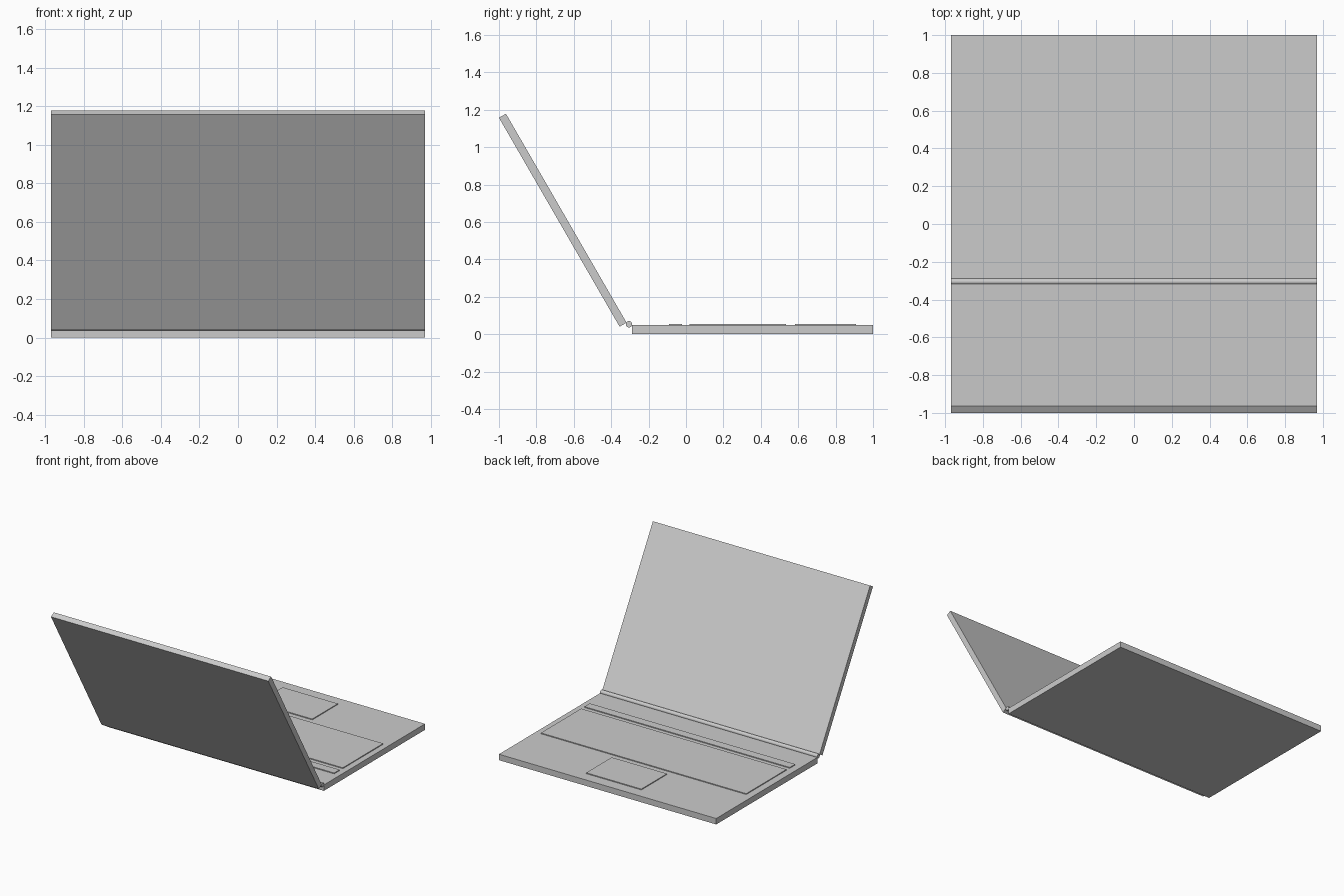
import bpy, math
from mathutils import Matrix, Vector

if "Cube" in bpy.data.objects:
    bpy.data.objects.remove(bpy.data.objects["Cube"])


def box(name, lo, hi, matrix=Matrix()):
    """Box from lower corner to upper corner, optionally transformed."""
    lo, hi = Vector(lo), Vector(hi)
    bpy.ops.mesh.primitive_cube_add(size=1)
    ob = bpy.context.object
    ob.name = name
    ob.data.transform(matrix @ Matrix.Translation((lo + hi) / 2)
                      @ Matrix.Diagonal((*(hi - lo), 1)))
    return ob


W = 0.97        # half width
DEPTH = 1.29    # depth of base and height of lid
TOP = 0.048     # top of the base

# Base slab
box("base", (-W, 1 - DEPTH, 0), (W, 1, TOP))

# Raised panels on the base: x0, x1, y0, y1
panels = {
    "keyboard": (-0.912, 0.922, 0.02, 0.534),
    "function_strip": (-0.912, 0.922, -0.09, -0.021),
    "touchpad": (-0.238, 0.255, 0.583, 0.909),
}
for name, (x0, x1, y0, y1) in panels.items():
    box(name, (x0, y0, TOP - 0.01), (x1, y1, TOP + 0.007))

# Lid, leaning back 30 degrees about its lower outer edge
lean = Matrix.Translation((0, -0.355, 0.04)) @ Matrix.Rotation(math.radians(30), 4, 'X')
box("lid", (-W, 0, 0), (W, 0.043, DEPTH), lean)

# Hinge rod
bpy.ops.mesh.primitive_cylinder_add(vertices=24, radius=0.017, depth=2 * W,
                                    location=(0, -0.305, 0.053),
                                    rotation=(0, math.pi / 2, 0))
bpy.context.object.name = "hinge"
bpy.ops.object.shade_smooth_by_angle()
